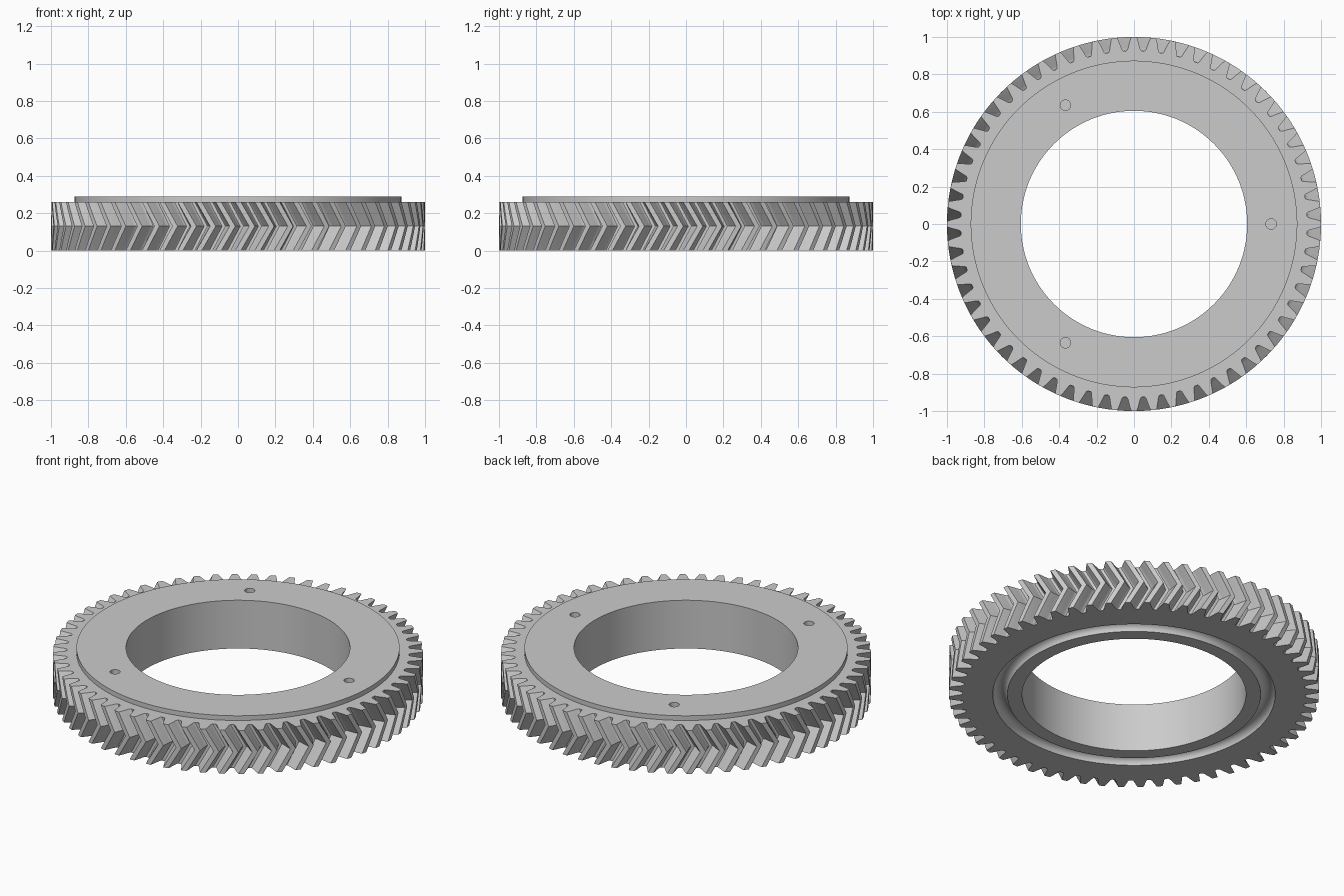
import bpy, bmesh, math

if "Cube" in bpy.data.objects:
    bpy.data.objects.remove(bpy.data.objects["Cube"], do_unlink=True)

TEETH = 60
GEAR_H, TOTAL_H = 0.26, 0.288
BORE_R, DISC_R = 0.605, 0.873
GROOVE_R, GROOVE_W = 0.724, 0.039
HOLE_R, HOLE_ORBIT, HOLE_DEPTH = 0.028, 0.733, 0.06
TWIST = GEAR_H / 2 * math.tan(math.radians(30))

# One steel colour for the whole gear
steel = bpy.data.materials.new("grey steel")
steel.use_nodes = True
colour = (0.6, 0.6, 0.6, 1)
steel.diffuse_color = colour
steel.node_tree.nodes["Principled BSDF"].inputs["Base Color"].default_value = colour

# Tooth half profile: angle from the tooth centre, radius
half = [(0.015, 1.0), (0.021, 0.983), (0.0265, 0.965),
        (0.0325, 0.945), (0.037, 0.932), (0.043, 0.926)]
tooth = [(-a, r) for a, r in reversed(half)] + half
outline = [(i * math.tau / TEETH + a, r) for i in range(TEETH) for a, r in tooth]

bm = bmesh.new()


def ring(z, radius=None, twist=0.0):
    """A loop of vertices: a circle, or the tooth outline if no radius is given."""
    loop = []
    for a, r in outline:
        r = radius or r
        loop.append(bm.verts.new((r * math.cos(a + twist), r * math.sin(a + twist), z)))
    return loop


# Top plate and raised disc
rings = [ring(TOTAL_H, BORE_R), ring(TOTAL_H, DISC_R), ring(GEAR_H, DISC_R)]

# Herringbone teeth: the outline twists to mid height and back
STEPS = 8
for i in range(STEPS + 1):
    t = i / STEPS
    rings.append(ring(GEAR_H * (1 - t), None, TWIST * (1 - abs(2 * t - 1))))

# Round groove in the underside, then the bore
ARC = 12
for i in range(ARC + 1):
    a = math.pi * i / ARC
    rings.append(ring(GROOVE_W * math.sin(a), GROOVE_R + GROOVE_W * math.cos(a)))
rings.append(ring(0, BORE_R))

# Skin each loop to the next, closing through the bore
for n, lower in enumerate(rings):
    upper = rings[n - 1]
    for i in range(len(lower)):
        bm.faces.new((upper[i - 1], lower[i - 1], lower[i], upper[i]))
bmesh.ops.recalc_face_normals(bm, faces=bm.faces)

mesh = bpy.data.meshes.new("herringbone_gear")
bm.to_mesh(mesh)
bm.free()
mesh.materials.append(steel)
gear = bpy.data.objects.new("herringbone_gear", mesh)
bpy.context.collection.objects.link(gear)

# Three blind holes in the top
bm = bmesh.new()
for k in range(3):
    a = k * math.tau / 3
    made = bmesh.ops.create_cone(bm, cap_ends=True, segments=32, radius1=HOLE_R,
                                 radius2=HOLE_R, depth=2 * HOLE_DEPTH)
    bmesh.ops.translate(bm, verts=made["verts"], vec=(
        HOLE_ORBIT * math.cos(a), HOLE_ORBIT * math.sin(a), TOTAL_H))
cut_mesh = bpy.data.meshes.new("hole_cutter")
bm.to_mesh(cut_mesh)
bm.free()
cut_mesh.materials.append(steel)
cutter = bpy.data.objects.new("hole_cutter", cut_mesh)
cutter.hide_render = True
bpy.context.collection.objects.link(cutter)

boolean = gear.modifiers.new("holes", "BOOLEAN")
boolean.operation = "DIFFERENCE"
boolean.solver = "EXACT"
boolean.object = cutter
bpy.ops.object.select_all(action="DESELECT")
gear.select_set(True)
bpy.context.view_layer.objects.active = gear
bpy.ops.object.modifier_apply(modifier=boolean.name)
bpy.data.objects.remove(cutter, do_unlink=True)

# Smooth curves with crisp machined edges
bpy.ops.object.shade_smooth_by_angle(angle=math.radians(25))
